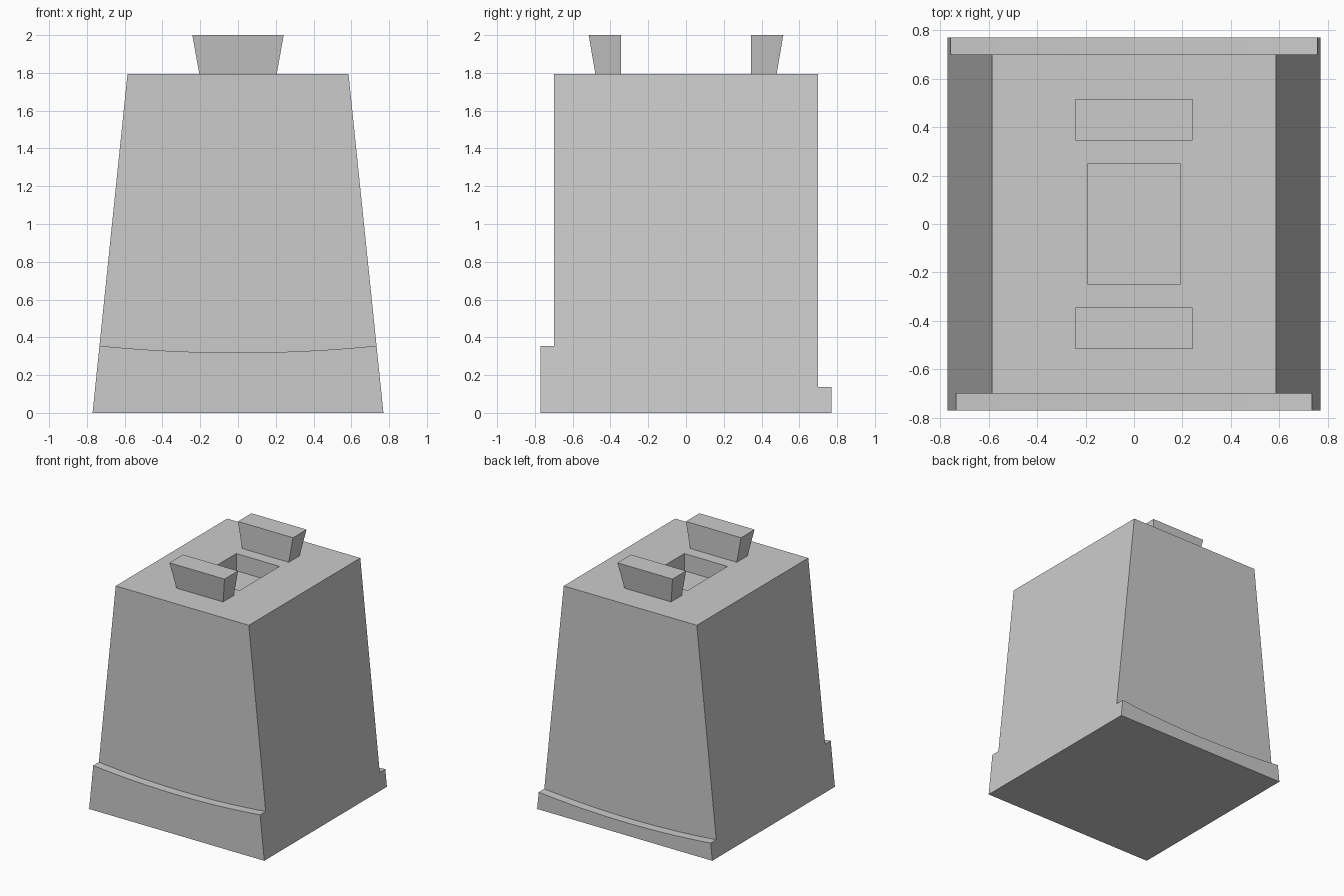
import bpy, bmesh

cube = bpy.data.objects.get("Cube")
if cube:
    bpy.data.objects.remove(cube, do_unlink=True)

grey = bpy.data.materials.new("plain grey")
grey.use_nodes = True
colour = (0.6, 0.6, 0.6, 1)
grey.diffuse_color = colour
grey.node_tree.nodes["Principled BSDF"].inputs["Base Color"].default_value = colour

BASE_HALF, TOP_HALF, TOP_Z = 0.77, 0.585, 1.795
WALL_Y = 0.70
LIP_Y = 0.77


def side_x(z):
    """Half width of the tapered body at height z."""
    return BASE_HALF + (TOP_HALF - BASE_HALF) * z / TOP_Z


def finish(name, bm):
    bmesh.ops.recalc_face_normals(bm, faces=bm.faces)
    mesh = bpy.data.meshes.new(name)
    bm.to_mesh(mesh)
    bm.free()
    mesh.materials.append(grey)
    obj = bpy.data.objects.new(name, mesh)
    bpy.context.collection.objects.link(obj)
    return obj


def loft(start, end):
    """Solid between two matching outlines; returns it with its end cap."""
    bm = bmesh.new()
    a = [bm.verts.new(p) for p in start]
    b = [bm.verts.new(p) for p in end]
    bm.faces.new(a)
    cap = bm.faces.new(b)
    for i in range(len(a)):
        j = (i + 1) % len(a)
        bm.faces.new((a[i], a[j], b[j], b[i]))
    return bm, cap


def rect(x, y0, y1, z):
    return [(-x, y0, z), (x, y0, z), (x, y1, z), (-x, y1, z)]


# Tapered body with a rectangular pocket sunk in its top
bm, top = loft(rect(BASE_HALF, -WALL_Y, WALL_Y, 0),
               rect(TOP_HALF, -WALL_Y, WALL_Y, TOP_Z))
bmesh.ops.recalc_face_normals(bm, faces=bm.faces)
bmesh.ops.inset_region(bm, faces=[top], thickness=0.2)
for v in top.verts:
    v.co.x = 0.19 if v.co.x > 0 else -0.19
    v.co.y = 0.25 if v.co.y > 0 else -0.25
floor = bmesh.ops.extrude_discrete_faces(bm, faces=[top])["faces"][0]
for v in floor.verts:
    v.co.z -= 0.137
finish("body", bm)


# Base lips with a shallow dip along their upper edge
def lip(name, sign, height, sag=0.036, steps=16):
    half = side_x(height)
    outline = [(-BASE_HALF, 0), (BASE_HALF, 0)]
    for i in range(steps + 1):
        t = 1 - 2 * i / steps
        outline.append((half * t, height - sag * (1 - t * t)))
    bm, _ = loft([(x, sign * WALL_Y, z) for x, z in outline],
                 [(x, sign * LIP_Y, z) for x, z in outline])
    finish(name, bm)


lip("front_lip", -1, 0.355)
lip("back_lip", 1, 0.137)

# Flared tabs on the top, upright on their inner faces
for name, s in (("front_tab", -1), ("back_tab", 1)):
    bm, _ = loft(rect(0.205, s * 0.345, s * 0.48, TOP_Z),
                 rect(0.242, s * 0.345, s * 0.515, 2))
    finish(name, bm)
